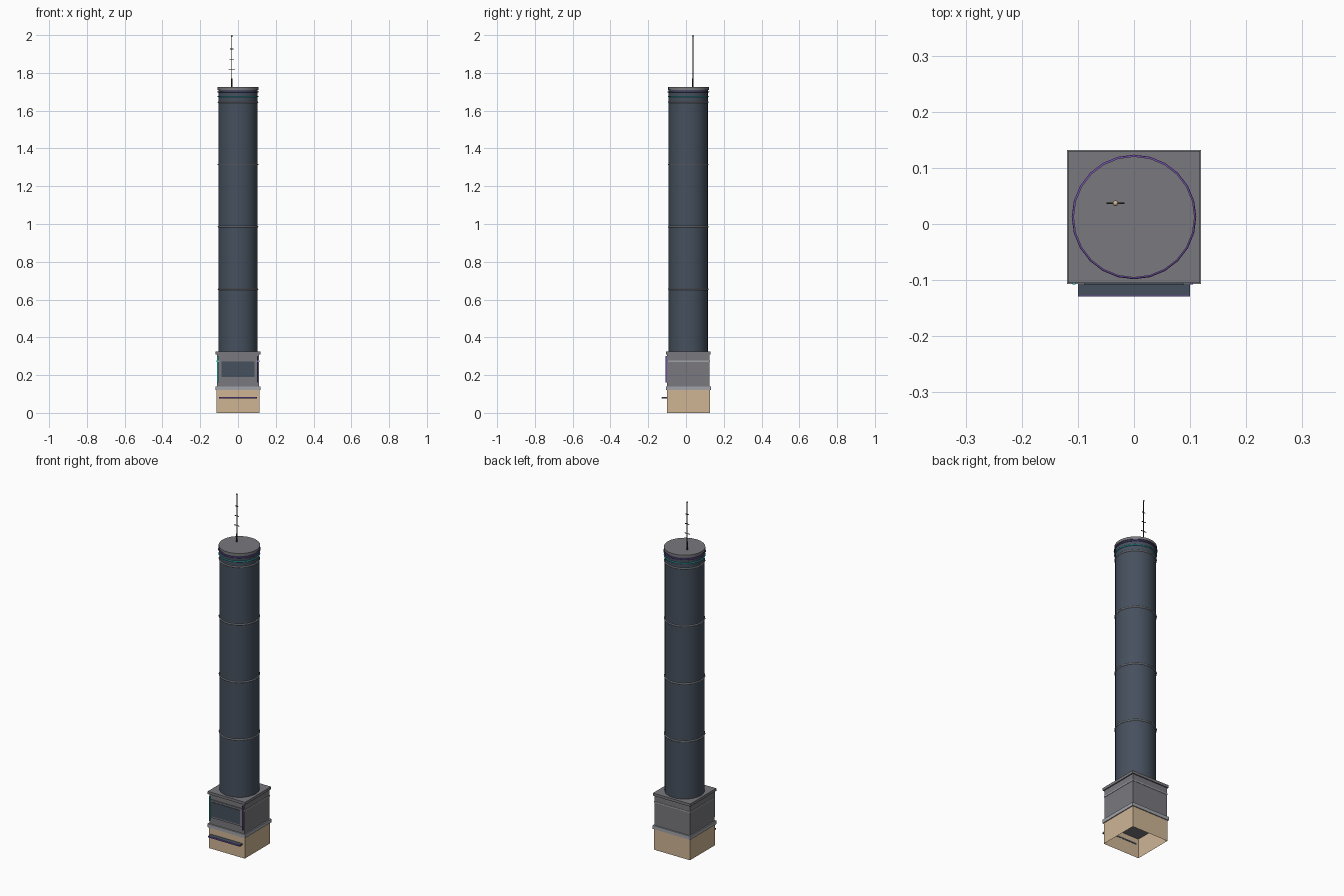
import bpy, bmesh, math
from mathutils import Matrix

cube = bpy.data.objects.get("Cube")
if cube:
    bpy.data.objects.remove(cube)

CY = 0.0125  # depth of the tower axis


def material(name, rgb):
    m = bpy.data.materials.new(name)
    m.use_nodes = True
    m.diffuse_color = (*rgb, 1)
    m.node_tree.nodes["Principled BSDF"].inputs["Base Color"].default_value = (*rgb, 1)
    return m


slate = material("slate", (0.06, 0.08, 0.11))
grey = material("grey", (0.19, 0.19, 0.21))
steel = material("pale steel", (0.36, 0.37, 0.4))
tan = material("tan", (0.62, 0.46, 0.3))
purple = material("purple", (0.16, 0.07, 0.38))
teal = material("teal", (0.03, 0.5, 0.52))
black = material("black", (0.02, 0.022, 0.028))


def finish(name, bm, mat, smooth=False):
    me = bpy.data.meshes.new(name)
    bm.to_mesh(me)
    bm.free()
    ob = bpy.data.objects.new(name, me)
    bpy.context.collection.objects.link(ob)
    me.materials.append(mat)
    if smooth:
        bpy.ops.object.select_all(action='DESELECT')
        ob.select_set(True)
        bpy.context.view_layer.objects.active = ob
        bpy.ops.object.shade_smooth_by_angle(angle=math.radians(40))
    return ob


def box(name, mat, x, y, z):
    """Box from (min, max) pairs."""
    bm = bmesh.new()
    size = Matrix.Diagonal((x[1] - x[0], y[1] - y[0], z[1] - z[0], 1))
    place = Matrix.Translation((sum(x) / 2, sum(y) / 2, sum(z) / 2))
    bmesh.ops.create_cube(bm, size=1, matrix=place @ size)
    return finish(name, bm, mat)


def block(name, mat, half, z):
    return box(name, mat, (-half, half), (CY - half, CY + half), z)


def rod(name, mat, r, z, x=0, y=CY, sides=24):
    bm = bmesh.new()
    bmesh.ops.create_cone(bm, cap_ends=True, segments=sides, radius1=r, radius2=r,
                          depth=z[1] - z[0],
                          matrix=Matrix.Translation((x, y, sum(z) / 2)))
    return finish(name, bm, mat, True)


def ring(name, mat, radius, tube, z):
    bpy.ops.mesh.primitive_torus_add(major_segments=24, minor_segments=6, major_radius=radius,
                                     minor_radius=tube, location=(0, CY, z))
    ob = bpy.context.object
    ob.name = name
    ob.data.materials.append(mat)
    bpy.ops.object.shade_smooth_by_angle(angle=math.radians(70))


# Hollow base, open underneath
base = block("base", tan, 0.114, (0, 0.122))
bm = bmesh.new()
bm.from_mesh(base.data)
bmesh.ops.delete(bm, geom=[f for f in bm.faces if f.normal.z < -0.5], context='FACES')
bm.to_mesh(base.data)
bm.free()
block("base_ceiling", grey, 0.113, (0.11, 0.12))

# Storey above the base with ledges
block("plinth", steel, 0.119, (0.12, 0.14))
block("upper_storey", grey, 0.112, (0.14, 0.31))
block("storey_trim", steel, 0.114, (0.27, 0.277))
block("roof_ledge", grey, 0.118, (0.31, 0.325))

# Front window, lit strips and awning
front = CY - 0.112
box("window_frame", grey, (-0.098, 0.098), (front - 0.006, front), (0.18, 0.282))
box("window_glass", slate, (-0.088, 0.088), (front - 0.009, front), (0.19, 0.272))
box("right_light_strip", teal, (-0.11, -0.104), (front - 0.008, front), (0.16, 0.3))
box("left_light_strip", purple, (0.1, 0.105), (front - 0.008, front), (0.16, 0.3))
box("awning", slate, (-0.1, 0.1), (-0.127, -0.1), (0.075, 0.083))
box("awning_edge", purple, (-0.1, 0.1), (-0.129, -0.127), (0.075, 0.082))

# Tower with seams and crown
rod("tower", slate, 0.104, (0.325, 1.715))
for i in range(4):
    ring(f"seam_ring_{i + 1}", steel, 0.104, 0.004, 0.655 + 0.33 * i)
ring("teal_light_ring", teal, 0.106, 0.003, 1.676)
ring("purple_light_ring", purple, 0.108, 0.003, 1.7)
rod("tower_cap", grey, 0.108, (1.71, 1.724))

# Antenna
AX, AY = -0.033, 0.037
rod("antenna_foot", black, 0.004, (1.72, 1.77), AX, AY, 8)
rod("antenna_mast", black, 0.0025, (1.76, 1.995), AX, AY, 8)
for i in range(3):
    z = 1.815 + 0.055 * i
    half = 0.016 - 0.003 * i
    box(f"antenna_bar_{i + 1}", black, (AX - half, AX + half), (AY - 0.0015, AY + 0.0015),
        (z, z + 0.003))
bm = bmesh.new()
bmesh.ops.create_icosphere(bm, subdivisions=2, radius=0.005,
                           matrix=Matrix.Translation((AX, AY, 1.995)))
finish("antenna_tip", bm, tan, True)
